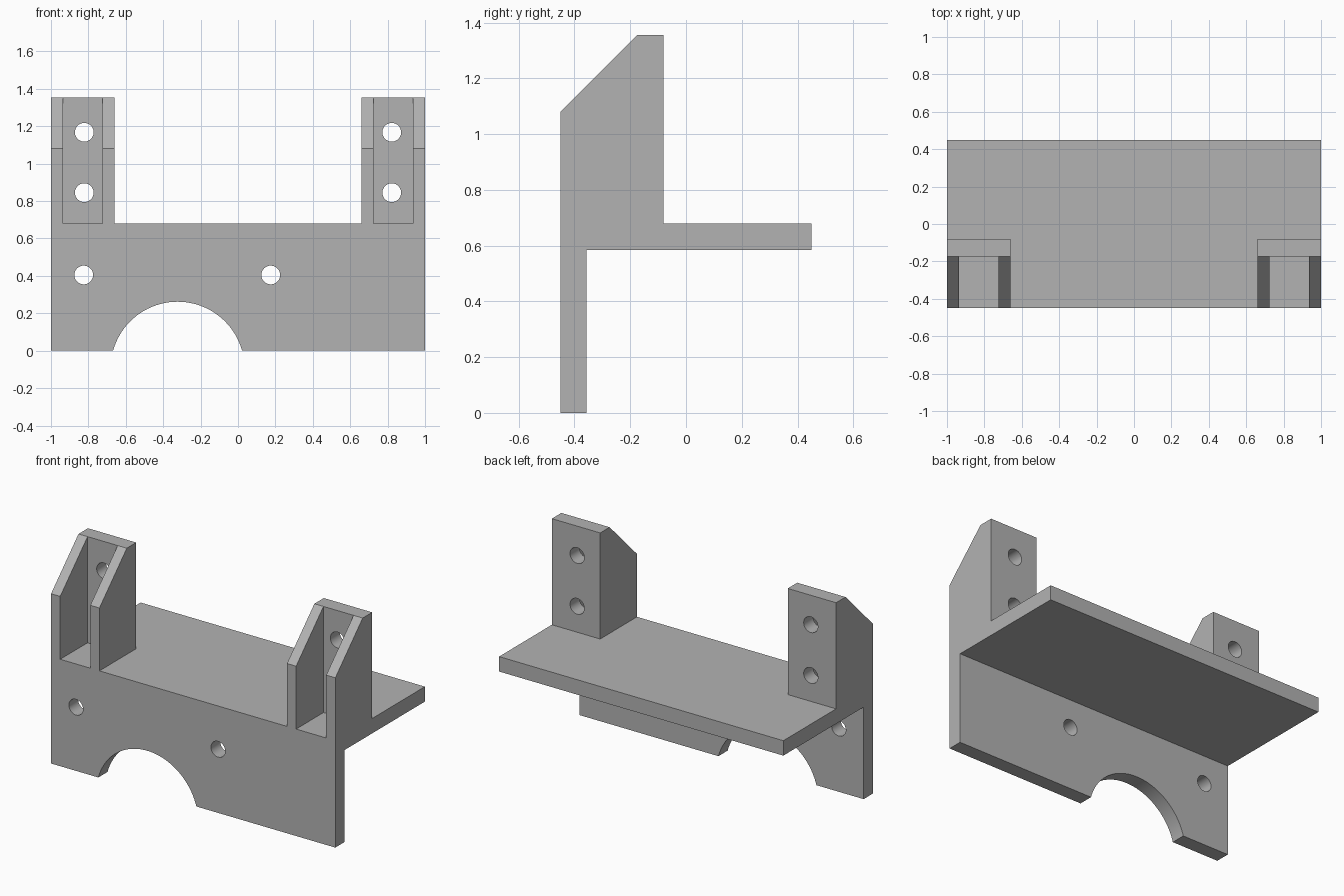
import bpy, bmesh, math
from mathutils import Matrix, Vector

cube = bpy.data.objects.get("Cube")
if cube:
    bpy.data.objects.remove(cube, do_unlink=True)

grey = bpy.data.materials.new("plain grey")
grey.use_nodes = True
colour = (0.45, 0.45, 0.45, 1)
grey.diffuse_color = colour
grey.node_tree.nodes["Principled BSDF"].inputs["Base Color"].default_value = colour

FRONT, BACK = -0.45, 0.45
SHELF_TOP, SHELF_BOTTOM, TOP = 0.68, 0.585, 1.355
POST_FRONT, POST_BACK = -0.175, -0.08
WALL_BACK = -0.357


def finish(name, bm):
    bmesh.ops.recalc_face_normals(bm, faces=bm.faces)
    mesh = bpy.data.meshes.new(name)
    bm.to_mesh(mesh)
    bm.free()
    mesh.materials.append(grey)
    obj = bpy.data.objects.new(name, mesh)
    bpy.context.collection.objects.link(obj)
    return obj


def extrude_profile(name, points, half_width):
    """Extrude a (y, z) outline symmetrically along x."""
    bm = bmesh.new()
    face = bm.faces.new([bm.verts.new((-half_width, y, z)) for y, z in points])
    side = bmesh.ops.extrude_face_region(bm, geom=[face])["geom"]
    verts = [v for v in side if isinstance(v, bmesh.types.BMVert)]
    bmesh.ops.translate(bm, verts=verts, vec=(2 * half_width, 0, 0))
    return finish(name, bm)


def box(name, low, high):
    low, high = Vector(low), Vector(high)
    bm = bmesh.new()
    bmesh.ops.create_cube(bm, size=1, matrix=Matrix.Translation((low + high) / 2)
                          @ Matrix.Diagonal((high - low).to_4d()))
    return finish(name, bm)


def bore(name, x, z, radius, y, depth, sides):
    """Cylinder running front to back."""
    bm = bmesh.new()
    bmesh.ops.create_cone(bm, cap_ends=True, segments=sides, radius1=radius,
                          radius2=radius, depth=depth,
                          matrix=Matrix.Translation((x, y, z))
                          @ Matrix.Rotation(math.pi / 2, 4, "X"))
    return finish(name, bm)


# Bracket body: wall, shelf and towers share one side outline
bracket = extrude_profile("bracket", [
    (FRONT, 0), (WALL_BACK, 0), (WALL_BACK, SHELF_BOTTOM), (BACK, SHELF_BOTTOM),
    (BACK, SHELF_TOP), (POST_BACK, SHELF_TOP), (POST_BACK, TOP),
    (POST_FRONT, TOP), (FRONT, 1.08)], 1)

# Gap between the towers
cutters = [box("tower_gap", (-0.66, -0.6, SHELF_TOP), (0.66, 0.1, 1.6))]

# Pocket between the ribs of each tower, and its two bolt holes
for side in (-1, 1):
    x = side * 0.83
    cutters.append(box("pocket", (x - 0.106, -0.6, SHELF_TOP),
                       (x + 0.106, POST_FRONT, 1.6)))
    for z in (0.845, 1.168):
        cutters.append(bore("tower_hole", side * 0.822, z, 0.05, -0.12, 0.2, 48))

# Bolt holes and round cut-out in the front wall
for x in (-0.825, 0.175):
    cutters.append(bore("wall_hole", x, 0.405, 0.05, -0.4, 0.2, 48))
cutters.append(bore("round_cutout", -0.323, -0.096, 0.358, -0.4, 0.2, 96))

for cutter in cutters:
    cutter.hide_render = True
    cut = bracket.modifiers.new(cutter.name, "BOOLEAN")
    cut.operation = "DIFFERENCE"
    cut.solver = "EXACT"
    cut.object = cutter

# Bake the cuts and drop the cutters
bpy.context.view_layer.update()
result = bpy.data.meshes.new_from_object(
    bracket.evaluated_get(bpy.context.evaluated_depsgraph_get()))
bracket.modifiers.clear()
bracket.data = result
for cutter in cutters:
    bpy.data.objects.remove(cutter, do_unlink=True)

bpy.ops.object.select_all(action="DESELECT")
bracket.select_set(True)
bpy.context.view_layer.objects.active = bracket
bpy.ops.object.shade_smooth_by_angle(angle=math.radians(30))
